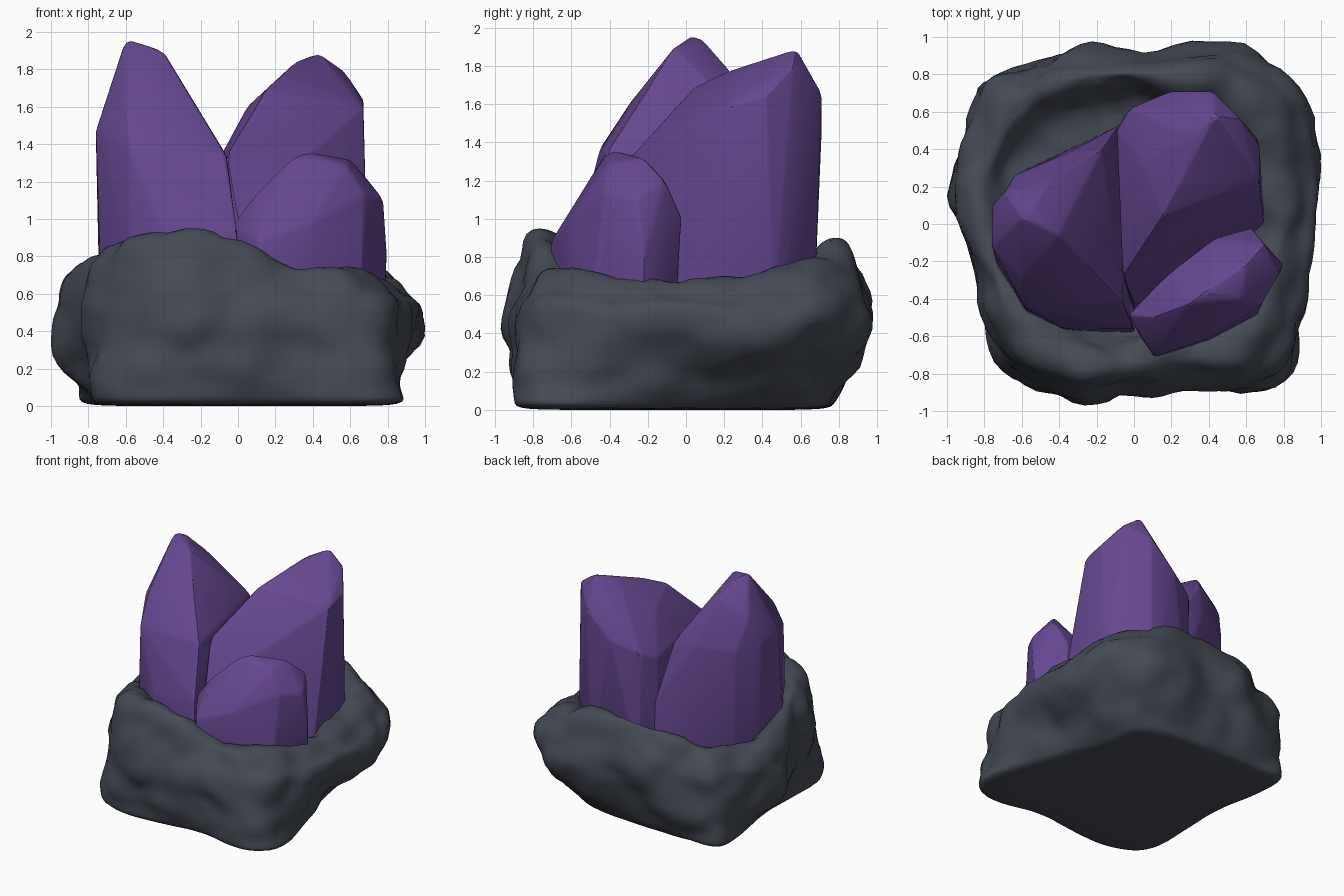
import bpy
import bmesh
from mathutils import Vector, noise

default_cube = bpy.data.objects.get("Cube")
if default_cube:
    bpy.data.objects.remove(default_cube, do_unlink=True)


def make_material(name, colour):
    mat = bpy.data.materials.new(name)
    mat.use_nodes = True
    mat.diffuse_color = (*colour, 1)
    shader = next(n for n in mat.node_tree.nodes if n.type == "BSDF_PRINCIPLED")
    shader.inputs["Base Color"].default_value = (*colour, 1)
    shader.inputs["Roughness"].default_value = 0.6
    return mat


def make_object(name, bm, mat):
    bmesh.ops.recalc_face_normals(bm, faces=bm.faces)
    mesh = bpy.data.meshes.new(name)
    bm.to_mesh(mesh)
    bm.free()
    mesh.materials.append(mat)
    obj = bpy.data.objects.new(name, mesh)
    bpy.context.collection.objects.link(obj)
    return obj


def smooth_shade(obj, angle):
    bpy.ops.object.select_all(action="DESELECT")
    obj.select_set(True)
    bpy.context.view_layer.objects.active = obj
    bpy.ops.object.shade_smooth_by_angle(angle=angle)


def make_crystal(name, corners, foot, mat):
    """Faceted crystal: hull around its corners and a sunken foot outline, edges softened."""
    bm = bmesh.new()
    for corner in corners:
        bm.verts.new(corner)
    for x, y in foot:
        bm.verts.new((x, y, 0.5))
    bmesh.ops.convex_hull(bm, input=bm.verts[:])
    loose = [v for v in bm.verts if not v.link_faces]
    bmesh.ops.delete(bm, geom=loose, context="VERTS")
    bmesh.ops.dissolve_limit(bm, angle_limit=0.1, verts=bm.verts[:], edges=bm.edges[:])
    bmesh.ops.bevel(bm, geom=bm.edges[:], offset=0.018, segments=2,
                    profile=0.5, affect="EDGES", clamp_overlap=True)
    obj = make_object(name, bm, mat)
    smooth_shade(obj, 0.4)
    return obj


def make_rock(name, outline, mat):
    """Lumpy bowl lofted from its outline (x, y, rim height, foot scale), then roughened."""
    bm = bmesh.new()
    rings = [[] for _ in range(12)]
    for x, y, rim, foot in outline:
        out = Vector((x, y))
        base = Vector((min(max(x, -0.87), 0.92), min(max(y, -0.92), 0.76))) * foot
        hole = out.normalized() * 0.66 + Vector((-0.03, 0.04))
        profile = [
            (base * 0.5, 0), (base * 0.95, 0), (base, 0.03),
            (base.lerp(out, 0.5), 0.19), (out, 0.38), (out, 0.56),
            (out.lerp(hole, 0.2), rim * 0.87), (out.lerp(hole, 0.45), rim + 0.01),
            (out.lerp(hole, 0.77), rim), (hole, rim - 0.1),
            (hole * 0.92, 0.61), (hole * 0.5, 0.6),
        ]
        for ring, (p, z) in zip(rings, profile):
            ring.append(bm.verts.new((p.x, p.y, z)))
    count = len(outline)
    for low, high in zip(rings, rings[1:]):
        for i in range(count):
            j = (i + 1) % count
            bm.faces.new((low[i], low[j], high[j], high[i]))
    bm.faces.new(rings[0])
    bm.faces.new(rings[-1])
    obj = make_object(name, bm, mat)

    # bake the smooth subdivision so the noise can move its vertices
    sub = obj.modifiers.new("smooth", "SUBSURF")
    sub.levels = 2
    graph = bpy.context.evaluated_depsgraph_get()
    baked = bpy.data.meshes.new_from_object(obj.evaluated_get(graph))
    obj.modifiers.clear()
    obj.data = baked

    # large chipped lumps plus finer roughness
    normals = [v.normal.copy() for v in baked.vertices]
    for v, normal in zip(baked.vertices, normals):
        p = v.co.copy()
        lumps = noise.noise(p * 3.5) * 0.04
        cells = noise.voronoi(p * 3.2)[0]
        chips = (0.3 - cells[0]) * 0.07
        fine = noise.noise(p * 8) * 0.018
        fade = min(1, p.z / 0.15)
        v.co += normal * (lumps + chips + fine) * fade
        v.co.z = max(v.co.z, 0)

    # settle the footprint on its final width and depth
    for axis, low, high in ((0, -1, 1), (1, -0.97, 0.98)):
        values = [v.co[axis] for v in baked.vertices]
        first, span = min(values), max(values) - min(values)
        for v in baked.vertices:
            v.co[axis] = low + (v.co[axis] - first) / span * (high - low)
    smooth_shade(obj, 1.0)
    return obj


purple = make_material("crystal purple", (0.13, 0.063, 0.28))
slate = make_material("slate grey", (0.06, 0.069, 0.09))

# Rock bowl, anticlockwise from the left side, undercut at the back left
make_rock("rock_base", [
    (0.98, 0.05, 0.69, 0.74), (0.99, 0.3, 0.69, 0.66), (1.01, 0.58, 0.73, 0.6),
    (0.85, 0.78, 0.77, 0.65), (0.6, 0.98, 0.83, 0.87), (0.2, 0.95, 0.93, 0.97),
    (-0.1, 0.92, 0.91, 1), (-0.33, 0.95, 0.87, 1), (-0.55, 0.83, 0.83, 1),
    (-0.79, 0.78, 0.78, 1.05), (-0.84, 0.55, 0.75, 1), (-0.97, 0.3, 0.75, 0.9),
    (-1.01, 0.1, 0.74, 0.85), (-0.86, -0.2, 0.78, 0.87), (-0.78, -0.5, 0.86, 0.98),
    (-0.72, -0.72, 0.91, 1.05), (-0.5, -0.92, 0.92, 1), (-0.25, -0.98, 0.95, 0.98),
    (0, -0.94, 0.91, 0.95), (0.2, -0.88, 0.82, 0.95), (0.42, -0.88, 0.78, 1),
    (0.67, -0.89, 0.75, 1.07), (0.82, -0.7, 0.74, 1.12), (0.91, -0.5, 0.7, 0.95),
    (0.93, -0.2, 0.69, 0.8),
], slate)

# Tall crystal leaning to the right side
make_crystal("tall_crystal", [
    (-0.6, 0.03, 1.96), (-0.54, 0.09, 1.94), (-0.4, -0.06, 1.9), (-0.45, 0.23, 1.78),
    (-0.27, -0.2, 1.7), (-0.6, -0.3, 1.6), (-0.76, -0.12, 1.47), (-0.69, 0.17, 1.67),
    (-0.58, -0.45, 1.37), (-0.06, -0.42, 1.34), (-0.17, 0.4, 1.43), (-0.08, 0.53, 0.95),
    (-0.35, 0.38, 1.42), (-0.64, 0.26, 1.4), (0, -0.56, 0.93), (-0.38, -0.56, 0.9),
    (-0.76, 0.1, 1.45),
], [(-0.73, -0.24), (-0.58, -0.48), (-0.36, -0.58), (0.01, -0.59), (-0.05, 0.54),
    (-0.33, 0.43), (-0.62, 0.27), (-0.74, 0.08)], purple)

# Broad crystal at the back
make_crystal("broad_crystal", [
    (0.43, 0.58, 1.89), (0.31, 0.46, 1.84), (0.22, 0.5, 1.74), (0.24, 0.21, 1.77),
    (0.15, 0.04, 1.69), (0.28, 0.15, 1.63), (0.57, 0.56, 1.79), (0.67, 0.42, 1.64),
    (0.67, 0.23, 1.6), (0.42, 0.71, 1.66), (0.2, 0.71, 1.45), (-0.02, 0.62, 1.36),
    (0.05, 0.32, 1.6), (-0.08, 0.2, 1.36), (-0.06, -0.28, 1.34), (0, -0.43, 1),
    (-0.09, 0.5, 1.3),
], [(0, -0.48), (0.28, -0.18), (0.7, -0.02), (0.66, 0.46), (0.4, 0.67), (0, 0.62),
    (-0.1, 0.5)], purple)

# Small crystal at the front
make_crystal("small_crystal", [
    (0.37, -0.37, 1.36), (0.29, -0.43, 1.33), (0.6, -0.22, 1.32), (0.58, -0.41, 1.29),
    (0.7, -0.11, 1.2), (0.78, -0.26, 1.1), (0.68, -0.43, 1.13), (0.1, -0.5, 1.14),
    (-0.03, -0.49, 0.97), (0.4, -0.61, 0.98), (0.11, -0.71, 0.88), (0.63, -0.02, 1),
    (0.2, -0.25, 1.08), (0.42, -0.08, 1.08), (0.8, -0.22, 0.8), (0.67, -0.48, 0.7),
], [(0, -0.45), (0.1, -0.72), (0.4, -0.63), (0.66, -0.46), (0.79, -0.22),
    (0.62, -0.05)], purple)
